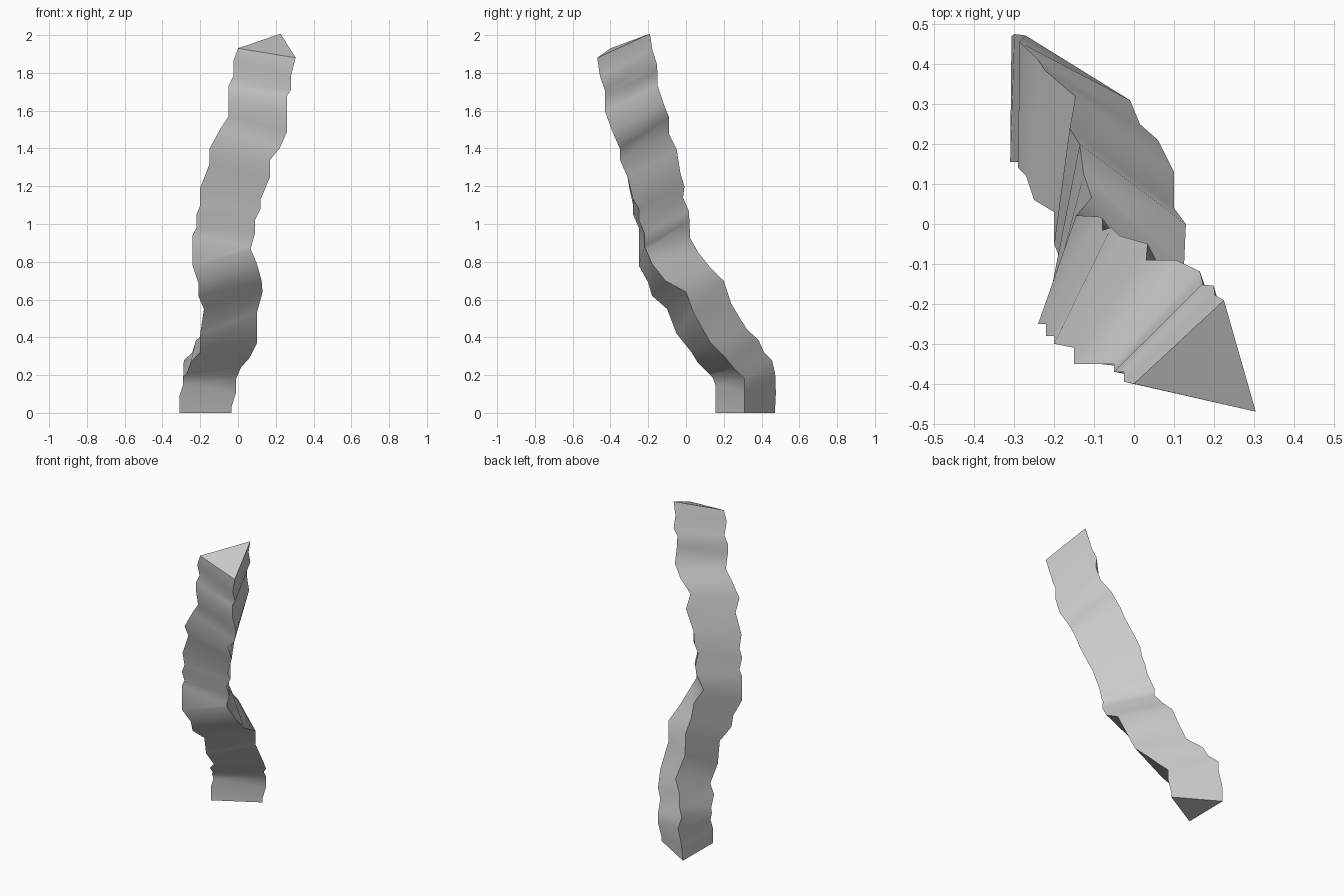
import bpy
import bmesh
import math
from mathutils import Vector

cube = bpy.data.objects.get("Cube")
if cube:
    bpy.data.objects.remove(cube, do_unlink=True)

HEIGHT_RATIO = math.sqrt(3) / 2
FORWARD_LEAN = 0.42
LEAN_START = 0.2

# Two guiding edges of the winding stalk, bottom to top, in hundredths
left_edge = [
    (-31, 15.5, 0), (-31, 15.5, 9), (-29, 15.5, 15), (-29, 14, 19),
    (-27, 12, 21), (-25, 6, 27), (-20, 3, 32), (-20, -5, 42),
    (-18, -10, 55), (-21, -18, 62), (-21, -20, 69), (-24, -25, 78),
    (-24, -25, 94), (-22, -25, 98), (-22, -28, 105), (-20, -28, 110),
    (-20, -30, 119), (-15, -31, 132), (-15, -35, 140), (-9, -35, 151),
    (-5, -35, 157), (-5, -37, 166), (-5, -37, 173), (-2.5, -37, 178),
    (-2.5, -39.5, 186), (0, -40, 193)]
right_edge = [
    (-3.5, 31, 0), (-3.5, 31, 3), (-1, 31, 11), (-1, 31, 18),
    (1.5, 25, 24), (6, 21, 29), (10, 13, 37), (10, 4, 53),
    (13, 0, 64), (12.5, -11, 70), (10, -18, 79), (7, -21, 86),
    (7, -22, 88), (9, -22, 95), (9, -25, 102), (12, -25, 108),
    (12, -28, 113), (17, -31, 125), (17, -35, 134), (22, -35, 140),
    (26, -39, 149), (26, -43, 160), (26, -43, 168), (28, -43, 171),
    (28, -45.5, 178), (30.5, -47, 188)]


def make_material(name, colour):
    """Plain flat material."""
    material = bpy.data.materials.new(name)
    material.use_nodes = True
    material.diffuse_color = colour
    shader = next(node for node in material.node_tree.nodes
                  if node.type == 'BSDF_PRINCIPLED')
    shader.inputs["Base Color"].default_value = colour
    return material


def triangle_section(left, right):
    """Complete an equilateral cross-section that leans forward with height."""
    left, right = Vector(left) / 100, Vector(right) / 100
    lean = FORWARD_LEAN * min(1, left.z / LEAN_START)
    normal = Vector((0, -lean, 1))
    side = right - left
    height = side.length * HEIGHT_RATIO
    back = (left + right) / 2 + normal.cross(side).normalized() * height
    return left, right, back


def loft(name, sections, material):
    """Skin a closed tube through matching cross-sections and cap both ends."""
    bm = bmesh.new()
    rings = [[bm.verts.new(point) for point in section] for section in sections]
    count = len(rings[0])
    for lower, upper in zip(rings, rings[1:]):
        for i in range(count):
            j = (i + 1) % count
            bm.faces.new((lower[i], lower[j], upper[j], upper[i]))
    bm.faces.new(reversed(rings[0]))
    bm.faces.new(rings[-1])
    bmesh.ops.recalc_face_normals(bm, faces=bm.faces[:])
    mesh = bpy.data.meshes.new(name)
    bm.to_mesh(mesh)
    bm.free()
    mesh.materials.append(material)
    obj = bpy.data.objects.new(name, mesh)
    bpy.context.collection.objects.link(obj)
    return obj


# Winding three-sided stalk
grey = make_material("light grey", (0.6, 0.6, 0.6, 1))
stalk = loft("winding_stalk", [triangle_section(*pair)
             for pair in zip(left_edge, right_edge)], grey)

# Soft folds along the sides, crisp long corners
bpy.ops.object.select_all(action='DESELECT')
stalk.select_set(True)
bpy.context.view_layer.objects.active = stalk
bpy.ops.object.shade_smooth_by_angle(angle=math.radians(60))
